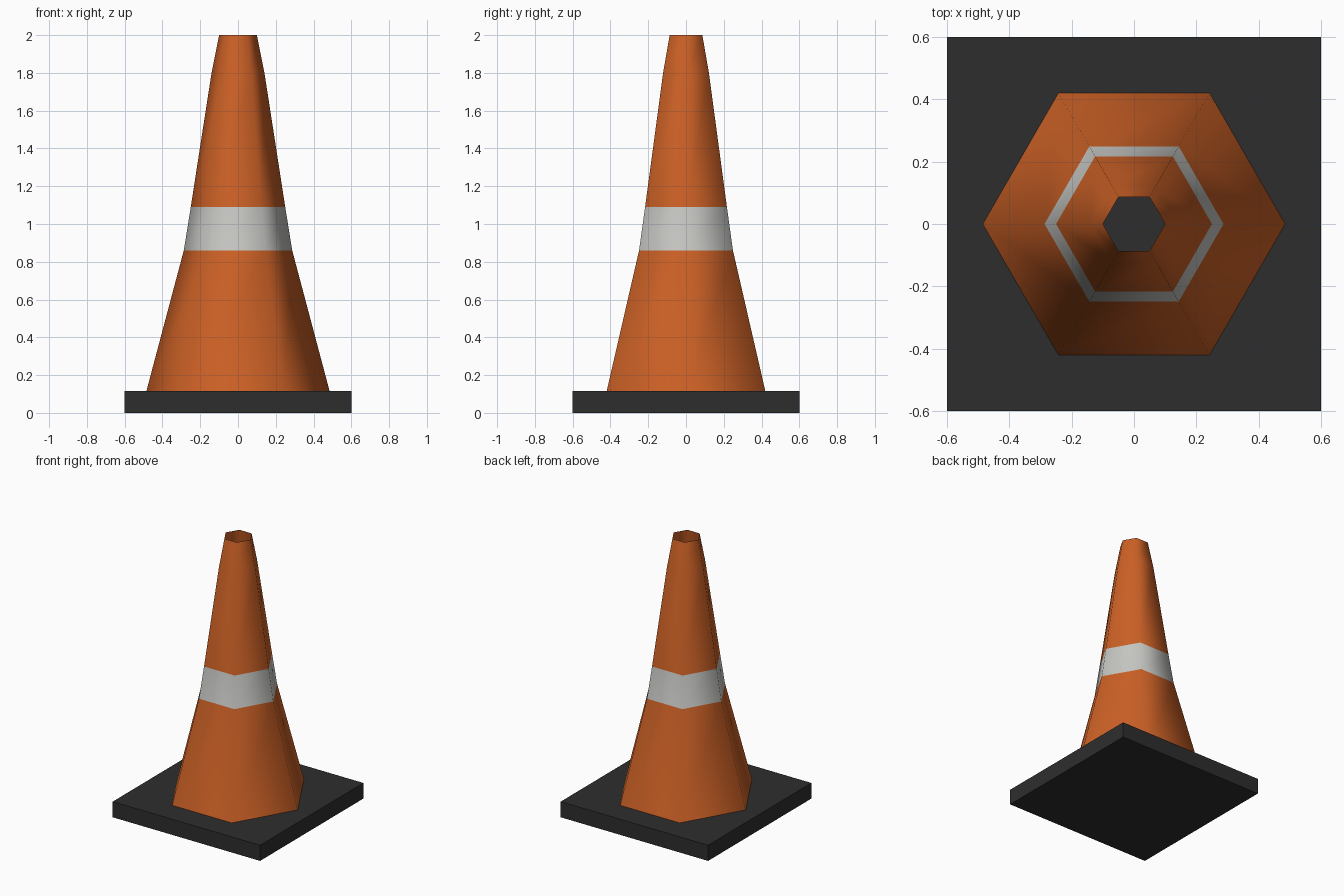
import bpy
import bmesh
from math import cos, sin, tau

cube = bpy.data.objects.get("Cube")
if cube:
    bpy.data.objects.remove(cube, do_unlink=True)


def material(name, rgb):
    mat = bpy.data.materials.new(name)
    mat.use_nodes = True
    mat.diffuse_color = (*rgb, 1)
    mat.node_tree.nodes["Principled BSDF"].inputs["Base Color"].default_value = (*rgb, 1)
    return mat


def add_object(name, bm, mats):
    mesh = bpy.data.meshes.new(name)
    bm.to_mesh(mesh)
    bm.free()
    for mat in mats:
        mesh.materials.append(mat)
    obj = bpy.data.objects.new(name, mesh)
    bpy.context.collection.objects.link(obj)
    return obj


orange = material("orange plastic", (0.60, 0.118, 0.019))
white = material("reflective white", (0.57, 0.57, 0.55))
black = material("black rubber", (0.027, 0.027, 0.027))

# Square rubber base
BASE_HEIGHT = 0.115
bm = bmesh.new()
bmesh.ops.create_cube(bm, size=1)
for v in bm.verts:
    v.co.x *= 1.2
    v.co.y *= 1.2
    v.co.z = (v.co.z + 0.5) * BASE_HEIGHT
add_object("base", bm, [black])

# Hollow six-sided cone, open at the top, with a white band
SIDES = 6
BAND = 1
profile = [(0.485, BASE_HEIGHT), (0.287, 0.86), (0.25, 1.09), (0.14, 1.8), (0.1, 2.0)]
bm = bmesh.new()
rings = [[bm.verts.new((r * cos(tau * i / SIDES), r * sin(tau * i / SIDES), z))
          for i in range(SIDES)] for r, z in profile]
for level, (low, high) in enumerate(zip(rings, rings[1:])):
    for i in range(SIDES):
        j = (i + 1) % SIDES
        face = bm.faces.new((low[i], low[j], high[j], high[i]))
        face.smooth = True
        face.material_index = 1 if level == BAND else 0
add_object("cone", bm, [orange, white])
